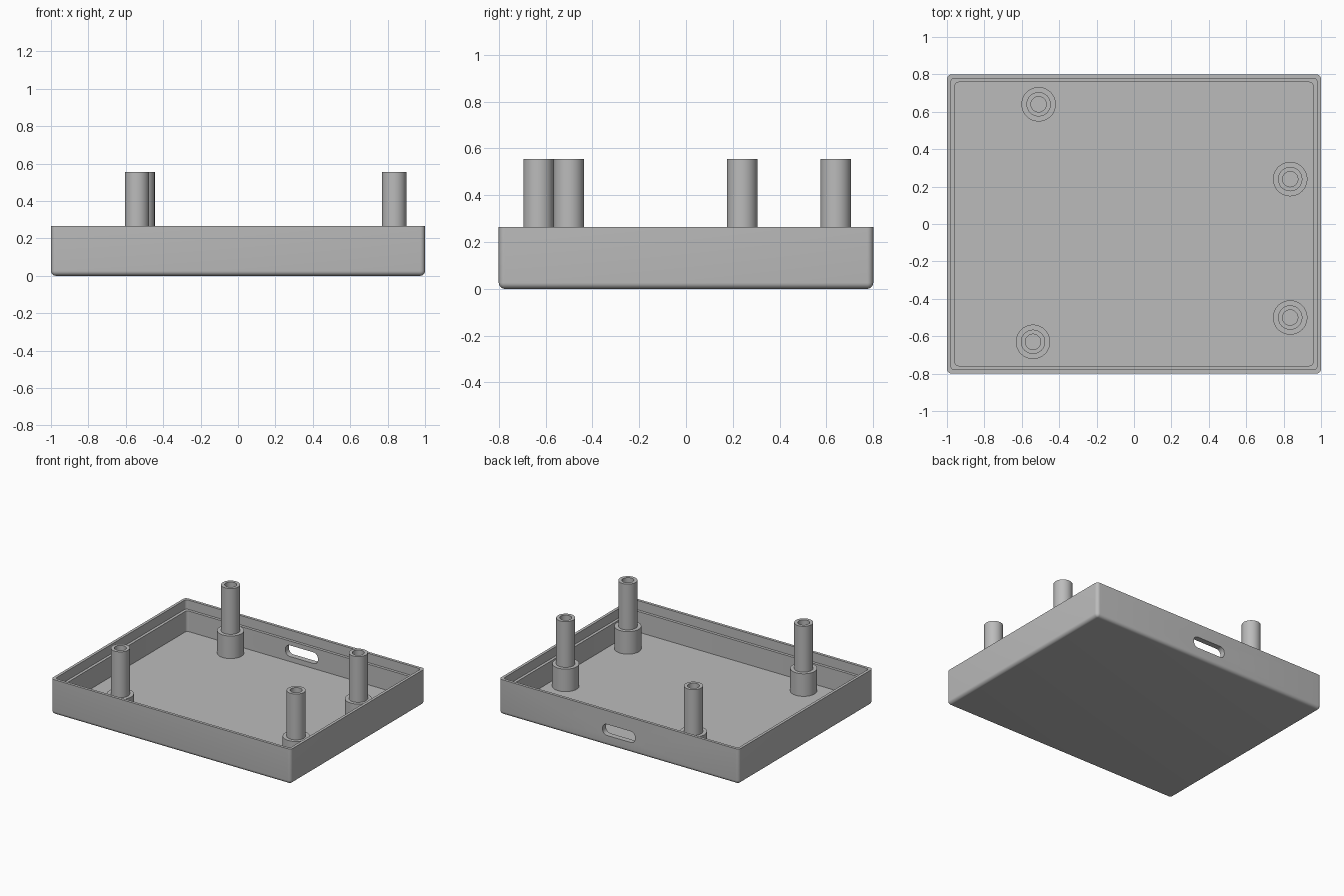
import bpy
import bmesh
from math import sin, cos, pi, radians
from mathutils import Matrix

if "Cube" in bpy.data.objects:
    bpy.data.objects.remove(bpy.data.objects["Cube"])

grey = bpy.data.materials.new("light grey plastic")
grey.use_nodes = True
colour = (0.5, 0.5, 0.5, 1)
grey.diffuse_color = colour
grey.node_tree.nodes["Principled BSDF"].inputs["Base Color"].default_value = colour


def ring(bm, hx, hy, r, z, segs):
    """Rounded rectangle of half sizes hx, hy and corner radius r."""
    verts = []
    for k, (sx, sy) in enumerate([(1, 1), (-1, 1), (-1, -1), (1, -1)]):
        for i in range(segs + 1):
            a = (k + i / segs) * pi / 2
            verts.append(bm.verts.new((sx * (hx - r) + r * cos(a),
                                       sy * (hy - r) + r * sin(a), z)))
    return verts


def loft(name, sections, segs, matrix=Matrix()):
    """Closed solid through sections of (hx, hy, r, z)."""
    bm = bmesh.new()
    rings = [ring(bm, *s, segs) for s in sections]
    for a, b in zip(rings, rings[1:]):
        for i in range(len(a)):
            j = (i + 1) % len(a)
            bm.faces.new((a[i], a[j], b[j], b[i]))
    bm.faces.new(rings[0][::-1])
    bm.faces.new(rings[-1])
    bmesh.ops.remove_doubles(bm, verts=bm.verts, dist=1e-5)
    bmesh.ops.recalc_face_normals(bm, faces=bm.faces)
    bm.transform(matrix)
    mesh = bpy.data.meshes.new(name)
    bm.to_mesh(mesh)
    bm.free()
    mesh.materials.append(grey)
    obj = bpy.data.objects.new(name, mesh)
    bpy.context.collection.objects.link(obj)
    return obj


def select(obj):
    bpy.ops.object.select_all(action='DESELECT')
    obj.select_set(True)
    bpy.context.view_layer.objects.active = obj


def smooth(obj):
    select(obj)
    bpy.ops.object.shade_smooth_by_angle(angle=radians(30))


# Tray: filleted bottom edge, walls, stepped rim, floor
TOP, LEDGE, FLOOR = 0.265, 0.195, 0.04
FILLET = 0.026


def wall(inset, z, r):
    return (1 - inset, 0.8 - inset, r, z)


sections = []
for i in range(7):
    a = i / 6 * pi / 2
    inset = FILLET * (1 - sin(a))
    sections.append(wall(inset, FILLET * (1 - cos(a)), FILLET - inset))
sections += [wall(0, TOP, FILLET),
             wall(0.021, TOP, 0.02), wall(0.021, LEDGE, 0.02),
             wall(0.042, LEDGE, 0.02), wall(0.042, FLOOR, 0.02)]
tray = loft("tray", sections, 6)

# Rounded port opening through the back wall
port = Matrix.Translation((0, 0.78, 0.12)) @ Matrix.Rotation(pi / 2, 4, 'X')
cutter = loft("port_cutter", [(0.135, 0.042, 0.036, z) for z in (-0.1, 0.1)], 8, port)
cutter.hide_render = True
cut = tray.modifiers.new("port", 'BOOLEAN')
cut.operation = 'DIFFERENCE'
cut.solver = 'EXACT'
cut.object = cutter
select(tray)
bpy.ops.object.modifier_apply(modifier=cut.name)
bpy.data.objects.remove(cutter)
smooth(tray)

# Stepped hollow posts standing on the floor
posts = {"back_right_post": (-0.51, 0.64), "front_right_post": (-0.54, -0.63),
         "back_left_post": (0.835, 0.24), "front_left_post": (0.835, -0.5)}
steps = [(0.092, FLOOR - 0.01), (0.092, 0.21), (0.065, 0.21),
         (0.065, 0.555), (0.041, 0.555), (0.041, FLOOR + 0.005)]
for name, (x, y) in posts.items():
    smooth(loft(name, [(r, r, r, z) for r, z in steps], 12,
                Matrix.Translation((x, y, 0))))
